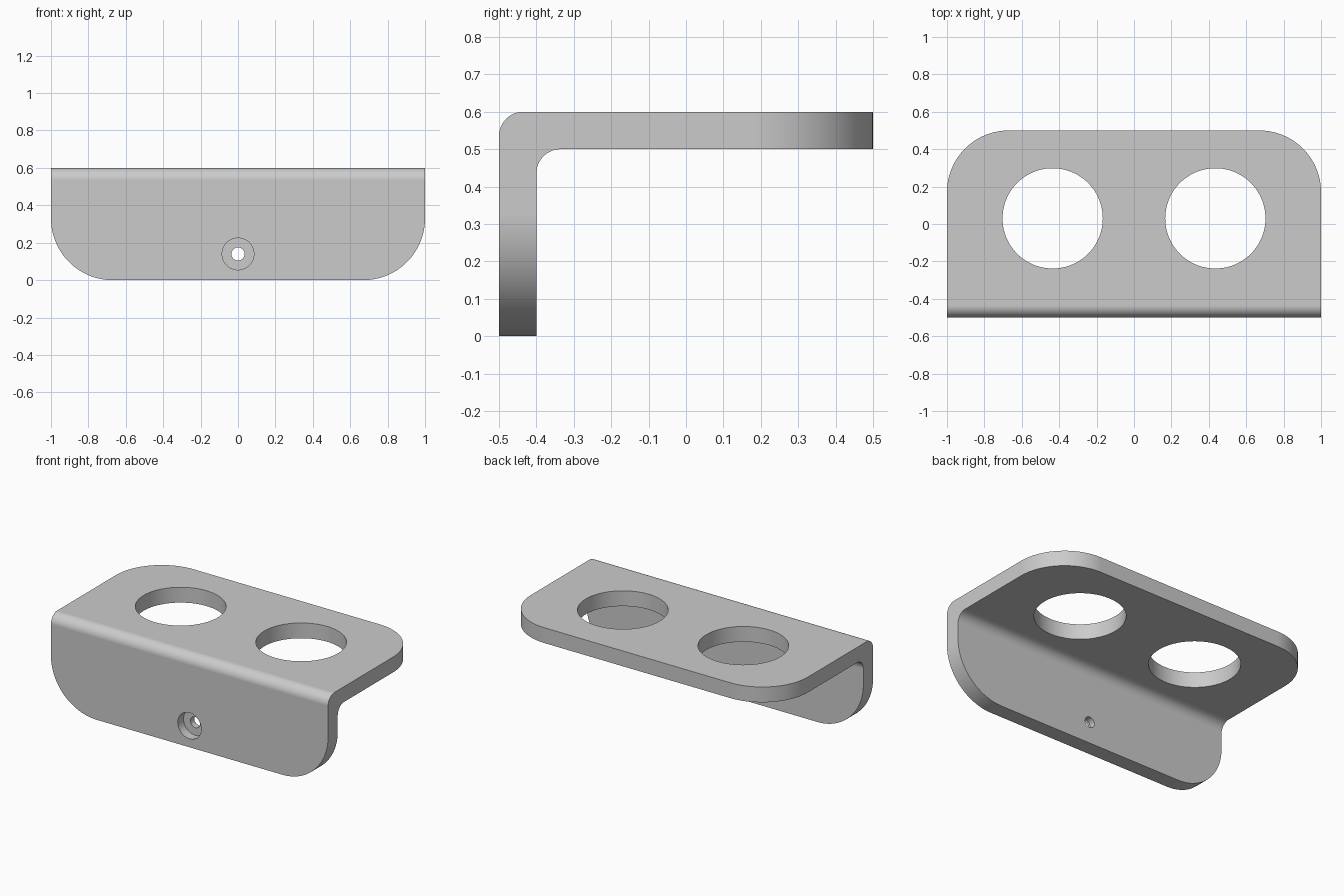
import bpy
import bmesh
from math import pi, sin, cos, radians
from mathutils import Vector

if "Cube" in bpy.data.objects:
    bpy.data.objects.remove(bpy.data.objects["Cube"])

THICK, BEND, CORNER = 0.1, 0.065, 0.33


def material(name, rgb):
    mat = bpy.data.materials.new(name)
    mat.use_nodes = True
    mat.diffuse_color = (*rgb, 1)
    mat.node_tree.nodes["Principled BSDF"].inputs["Base Color"].default_value = (*rgb, 1)
    return mat


grey = material("plain grey", (0.6, 0.6, 0.6))


def arc(cx, cy, r, start, end, steps=32):
    return [(cx + r * cos(a), cy + r * sin(a))
            for a in (radians(start + (end - start) * i / steps) for i in range(steps + 1))]


def prism(name, outline, place, sweep):
    """Extrude a 2D outline, placed in space by `place`, along `sweep`."""
    bm = bmesh.new()
    face = bm.faces.new([bm.verts.new(place(u, v)) for u, v in outline])
    new = bmesh.ops.extrude_face_region(bm, geom=[face])["geom"]
    bmesh.ops.translate(bm, vec=Vector(sweep),
                        verts=[g for g in new if isinstance(g, bmesh.types.BMVert)])
    bmesh.ops.recalc_face_normals(bm, faces=bm.faces)
    mesh = bpy.data.meshes.new(name)
    bm.to_mesh(mesh)
    bm.free()
    mesh.materials.append(grey)
    obj = bpy.data.objects.new(name, mesh)
    bpy.context.collection.objects.link(obj)
    return obj


def cut(target, cutter, operation):
    cutter.hide_render = True
    mod = target.modifiers.new(cutter.name, "BOOLEAN")
    mod.operation, mod.solver, mod.object = operation, "EXACT", cutter
    bpy.context.view_layer.objects.active = target
    bpy.ops.object.modifier_apply(modifier=mod.name)
    bpy.data.objects.remove(cutter)


# L-shaped section with rounded bend, swept across the width
front, inner, top, under = -0.5, -0.5 + THICK, 0.6, 0.6 - THICK
section = ([(front, -0.1)]
           + arc(front + BEND, top - BEND, BEND, 180, 90)
           + [(0.6, top), (0.6, under)]
           + arc(inner + BEND, under - BEND, BEND, 90, 180)
           + [(inner, -0.1)])
bracket = prism("bracket", section, lambda u, v: (-1.1, u, v), (2.2, 0, 0))

# Rounded back corners of the shelf
shelf_outline = ([(-1, -0.7), (1, -0.7)]
                 + arc(1 - CORNER, 0.5 - CORNER, CORNER, 0, 90)
                 + arc(CORNER - 1, 0.5 - CORNER, CORNER, 90, 180))
cut(bracket, prism("shelf_trim", shelf_outline, lambda u, v: (u, v, -0.3), (0, 0, 1.2)),
    "INTERSECT")

# Rounded lower corners of the front plate
plate_outline = ([(1, 0.8), (-1, 0.8)]
                 + arc(CORNER - 1, CORNER, CORNER, 180, 270)
                 + arc(1 - CORNER, CORNER, CORNER, 270, 360))
cut(bracket, prism("plate_trim", plate_outline, lambda u, v: (u, -0.8, v), (0, 1.6, 0)),
    "INTERSECT")

# Two large holes through the shelf
for side in (-1, 1):
    ring = arc(side * 0.435, 0.03, 0.268, 0, 360, 96)[:-1]
    cut(bracket, prism("shelf_hole", ring, lambda u, v: (u, v, 0.4), (0, 0, 0.4)), "DIFFERENCE")

# Screw hole with a counterbore from the front
for radius, depth in ((0.085, 0.06), (0.035, 0.2)):
    ring = arc(0, 0.14, radius, 0, 360, 64)[:-1]
    cut(bracket, prism("screw_hole", ring, lambda u, v: (u, -0.6, v), (0, 0.1 + depth, 0)),
        "DIFFERENCE")

# Smooth curves, crisp edges
bpy.ops.object.select_all(action="DESELECT")
bracket.select_set(True)
bpy.context.view_layer.objects.active = bracket
bpy.ops.object.shade_smooth_by_angle(angle=radians(30))
weighted = bracket.modifiers.new("weighted_normals", "WEIGHTED_NORMAL")
weighted.keep_sharp = True
